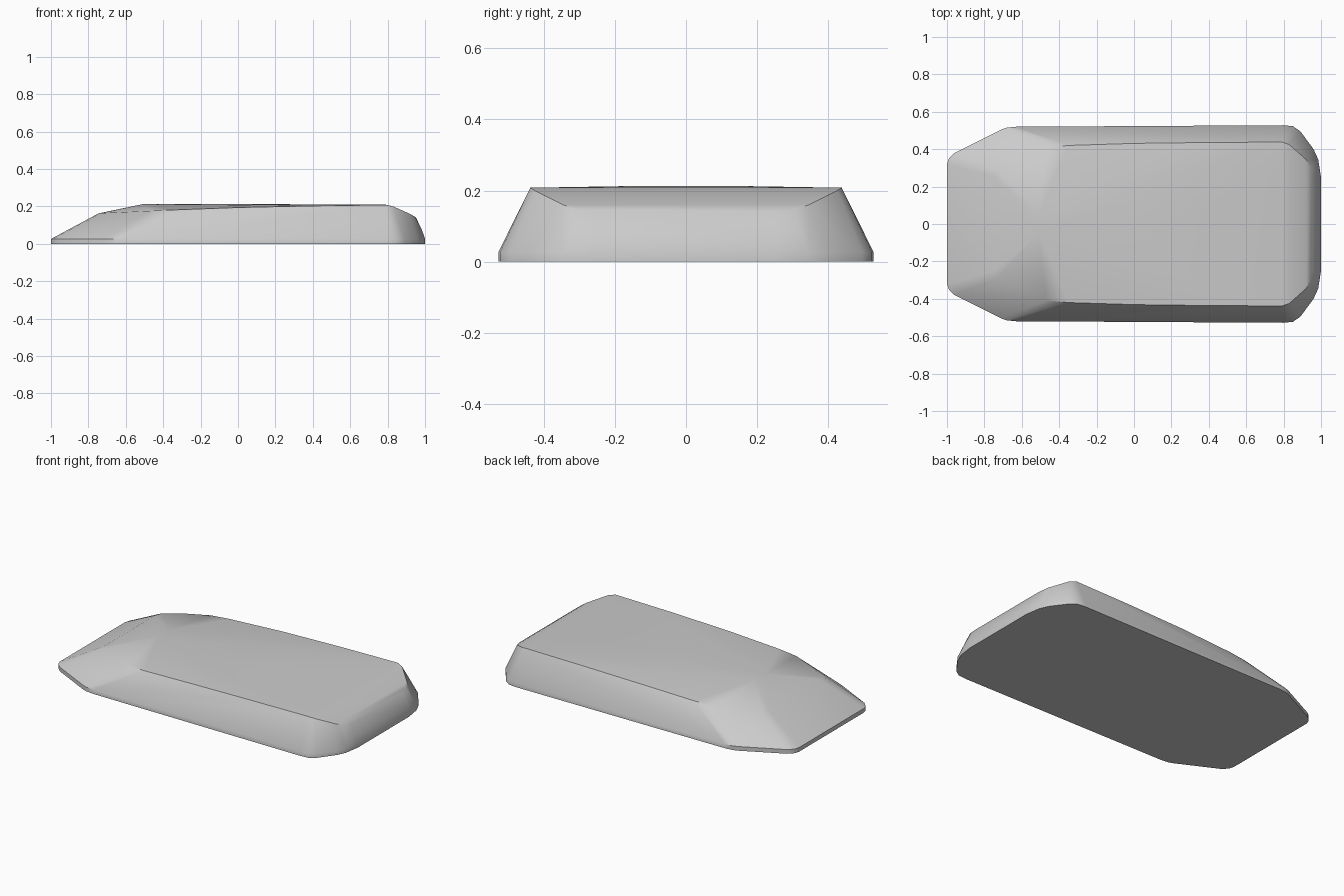
import bpy
import bmesh
import math

cube = bpy.data.objects.get("Cube")
if cube:
    bpy.data.objects.remove(cube, do_unlink=True)

# Plain grey finish
grey = bpy.data.materials.new("plain grey")
grey.use_nodes = True
colour = (0.6, 0.6, 0.6, 1)
grey.diffuse_color = colour
grey.node_tree.nodes["Principled BSDF"].inputs["Base Color"].default_value = colour

# Half outline of the footprint, front tip to tail
footprint = [(-1, 0.32), (-0.99, 0.35), (-0.96, 0.38), (-0.71, 0.505),
             (-0.68, 0.515), (-0.63, 0.52), (0.8, 0.528), (0.85, 0.523),
             (0.89, 0.495), (0.96, 0.4), (0.985, 0.345), (1, 0.25)]

# Half rim where the walls meet the top panel
rim = [(-0.745, 0.25, 0.163), (-0.73, 0.29, 0.164), (-0.6, 0.36, 0.17),
       (-0.47, 0.408, 0.176), (-0.35, 0.42, 0.181), (0, 0.431, 0.194),
       (0.4, 0.436, 0.203), (0.79, 0.438, 0.208), (0.83, 0.425, 0.2),
       (0.92, 0.345, 0.16), (0.945, 0.3, 0.145), (0.952, 0.25, 0.14)]

# Slightly raised centre of the top panel
crown = [(-0.51, 0.05, 0.212), (0, 0.14, 0.213), (0.79, 0.3, 0.209)]

# Bulge of the tail wall
tail = [(0.985, 0.26, 0.07)]


def mirrored(points):
    return [(x, side * y, z) for x, y, z in points for side in (1, -1)]


lip = [(x, y, z) for x, y in footprint for z in (0, 0.026)]

# Body shell wrapped around the mirrored profiles
bm = bmesh.new()
for point in mirrored(lip + rim + crown + tail):
    bm.verts.new(point)
hull = bmesh.ops.convex_hull(bm, input=bm.verts)
loose = [v for v in bm.verts if not v.link_faces]
bmesh.ops.delete(bm, geom=loose, context="VERTS")
bmesh.ops.dissolve_limit(bm, angle_limit=math.radians(0.3),
                         verts=bm.verts, edges=bm.edges)
bmesh.ops.recalc_face_normals(bm, faces=bm.faces)

mesh = bpy.data.meshes.new("body_shell")
bm.to_mesh(mesh)
bm.free()
mesh.materials.append(grey)
body = bpy.data.objects.new("body_shell", mesh)
bpy.context.collection.objects.link(body)

# Smooth panels with crisp rims
bpy.ops.object.select_all(action="DESELECT")
body.select_set(True)
bpy.context.view_layer.objects.active = body
bpy.ops.object.shade_smooth_by_angle(angle=math.radians(32))
